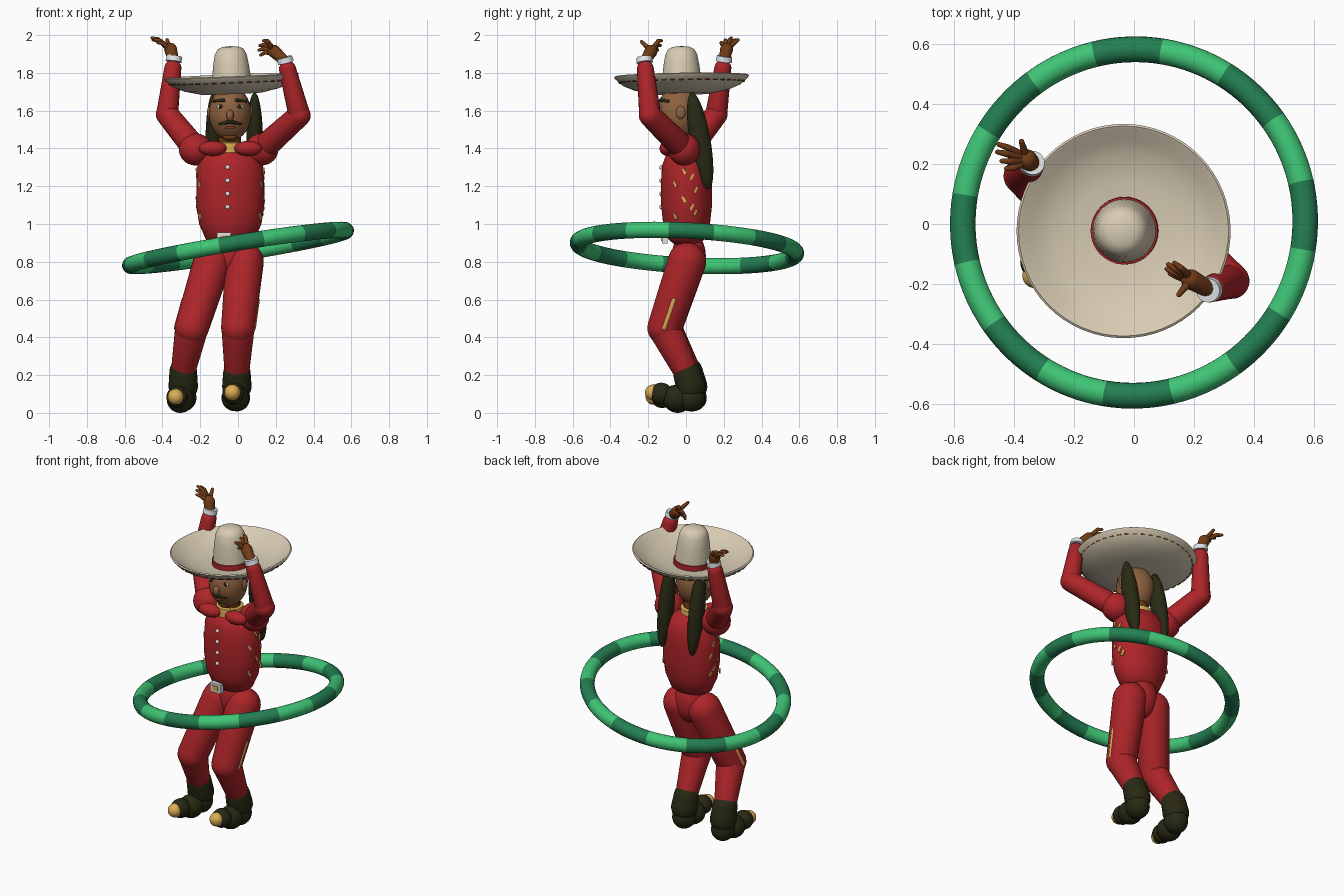
import bpy, bmesh, math
from mathutils import Matrix, Vector

cube = bpy.data.objects.get("Cube")
if cube:
    bpy.data.objects.remove(cube, do_unlink=True)


def material(name, *rgb):
    m = bpy.data.materials.new(name)
    m.use_nodes = True
    m.diffuse_color = (*rgb, 1)
    m.node_tree.nodes["Principled BSDF"].inputs["Base Color"].default_value = (*rgb, 1)
    return m


RED = material("suit red", .42, .018, .022)
CREAM = material("straw cream", .68, .6, .45)
DARK = material("boot and hair black", .022, .022, .007)
GOLD = material("gold trim", .72, .42, .09)
WHITE = material("cuff white", .75, .78, .8)
BROWN = material("hand brown", .17, .045, .008)
SKIN = material("face tan", .27, .12, .05)
GREEN = material("light green", .05, .56, .18)
DEEP = material("dark green", .017, .21, .085)


def finish(name, bm, *mats):
    bmesh.ops.recalc_face_normals(bm, faces=bm.faces[:])
    me = bpy.data.meshes.new(name)
    bm.to_mesh(me)
    bm.free()
    for m in mats:
        me.materials.append(m)
    me.shade_smooth()
    me.set_sharp_from_angle(angle=math.radians(50))
    ob = bpy.data.objects.new(name, me)
    bpy.context.collection.objects.link(ob)
    return ob


def lathe(name, profile, mat, matrix=Matrix(), steps=32):
    # Profile of (radius, height) turned round z
    bm = bmesh.new()
    vs = [bm.verts.new((r, 0, z)) for r, z in profile]
    edges = [bm.edges.new(p) for p in zip(vs, vs[1:])]
    bmesh.ops.spin(bm, geom=vs + edges, axis=(0, 0, 1), cent=(0, 0, 0),
                   angle=math.tau, steps=steps, use_merge=True)
    bmesh.ops.remove_doubles(bm, verts=bm.verts[:], dist=1e-5)
    bm.transform(matrix)
    return finish(name, bm, mat)


def capsule(name, p, q, r1, r2, mat, steps=20):
    # Tapered rod with round ends
    p, q = Vector(p), Vector(q)
    d = q - p
    arc = [math.pi / 2 * i / 6 for i in range(7)]
    prof = [(r1 * math.sin(a), -r1 * math.cos(a)) for a in arc]
    prof += [(r2 * math.cos(a), d.length + r2 * math.sin(a)) for a in arc]
    turn = Vector((0, 0, 1)).rotation_difference(d).to_matrix().to_4x4()
    return lathe(name, prof, mat, Matrix.Translation(p) @ turn, steps)


def ball(name, loc, size, mat, tilt=0):
    bm = bmesh.new()
    bmesh.ops.create_uvsphere(bm, u_segments=28, v_segments=18, radius=1)
    bm.transform(Matrix.Translation(loc) @ Matrix.Rotation(tilt, 4, 'X') @ Matrix.Diagonal((*size, 1)))
    return finish(name, bm, mat)


def boxes(name, placements, size, mat):
    bm = bmesh.new()
    for m in placements:
        bmesh.ops.create_cube(bm, size=1, matrix=m @ Matrix.Diagonal((*size, 1)))
    return finish(name, bm, mat)


# Hoop with sixteen alternating bands
bm = bmesh.new()
N, M = 128, 20
rings = []
for i in range(N):
    a = math.tau * (i / N - 1 / 32)
    rings.append([bm.verts.new(((.578 + .043 * math.cos(t)) * math.cos(a),
                                (.578 + .043 * math.cos(t)) * math.sin(a), .043 * math.sin(t)))
                  for t in [math.tau * j / M for j in range(M)]])
for i in range(N):
    for j in range(M):
        a, b = rings[i], rings[(i + 1) % N]
        f = bm.faces.new((a[j], b[j], b[(j + 1) % M], a[(j + 1) % M]))
        f.material_index = i // 8 % 2
bm.transform(Matrix.Translation((0, .005, .873)) @ Matrix.Rotation(-.05, 4, 'X')
             @ Matrix.Rotation(-.16, 4, 'Y') @ Matrix.Rotation(.03, 4, 'Z'))
finish("hoop", bm, DEEP, GREEN)

# Hat
hat = (Matrix.Translation((-.031, -.022, 1.69)) @ Matrix.Rotation(.015, 4, 'X')
       @ Matrix.Rotation(-.04, 4, 'Y'))
lathe("hat_brim", [(0, 0), (.16, 0), (.25, .02), (.31, .045), (.35, .08), (.357, .092), (.35, .097),
                   (.34, .092), (.3, .06), (.24, .034), (.16, .014), (0, .012)], CREAM, hat, 64)
lathe("hat_crown", [(.108, .01), (.103, .08), (.095, .15), (.085, .205), (.07, .235),
                    (.045, .248), (0, .252)], CREAM, hat, 40)
lathe("hat_band", [(.1, .01), (.113, .01), (.112, .045), (.1, .045)], RED, hat, 40)
boxes("brim_stitches", [hat @ Matrix.Rotation(math.tau * i / 44, 4, 'Z') @ Matrix.Translation((.331, 0, .062))
                        @ Matrix.Rotation(-.72, 4, 'Y') for i in range(44)], (.006, .026, .006), BROWN)

# Head and face
HX, HY, HZ = -.042, -.038, 1.585
ball("head", (HX, HY, HZ), (.112, .118, .145), SKIN)


def on_face(dx, z, out=0):
    k = 1 - (dx / .112) ** 2 - ((z - HZ) / .145) ** 2
    return (HX + dx, HY - .118 * math.sqrt(max(k, 0)) - out, z)


ball("nose", on_face(0, 1.575, .004), (.02, .022, .03), SKIN)
ball("chin_beard", on_face(0, 1.462, -.02), (.04, .03, .022), BROWN)
ball("lips", on_face(0, 1.51), (.028, .007, .008), BROWN)
for side, s in (("left", 1), ("right", -1)):
    capsule(side + "_eyebrow", on_face(s * .035, 1.655), on_face(s * .085, 1.65), .01, .008, DARK, 10)
    ball(side + "_eye", on_face(s * .052, 1.622, -.002), (.019, .007, .01), WHITE)
    ball(side + "_pupil", on_face(s * .05, 1.622, .002), (.01, .006, .01), DARK)
    capsule(side + "_moustache", on_face(s * .008, 1.54, .003), on_face(s * .056, 1.53), .011, .006, DARK, 10)
    ball(side + "_ear", (HX + s * .108, HY + .01, 1.59), (.014, .025, .035), SKIN)
    # Hanging hair and collar bow
    ball(side + "_hair", (-.02 + s * .108, .075, 1.44), (.044, .055, .26), DARK, .17)
    ball(side + "_bow", (-.04 + s * .094, -.095, 1.4), (.074, .045, .04), RED)

# Torso
capsule("neck", (-.045, -.015, 1.38), (-.043, -.02, 1.5), .06, .06, BROWN)
TC = Vector((-.041, .003, 0))
lathe("torso", [(0, .88), (.08, .888), (.13, .92), (.165, 1), (.18, 1.1), (.18, 1.22), (.173, 1.31),
                (.14, 1.375), (.07, 1.405), (0, 1.41)], RED,
      Matrix.Translation(TC) @ Matrix.Diagonal((1, .75, 1, 1)), 48)
lathe("collar", [(.06, 1.37), (.083, 1.375), (.08, 1.43), (.06, 1.435)], GOLD,
      Matrix.Translation((-.048, -.015, 0)))
ball("pelvis", (-.045, .015, .83), (.1, .09, .13), RED)
for i in range(4):
    ball(f"button_{i + 1}", (-.055, -.132, 1.09 + .07 * i), (.012, .009, .012), WHITE)
boxes("belt_buckle", [Matrix.Translation((-.073, -.113, .925))], (.074, .03, .058), WHITE)
boxes("buckle_center", [Matrix.Translation((-.073, -.128, .925))], (.04, .008, .03), GOLD)

# Embroidery plates down both flanks
plates = []
for i, z in enumerate((1.04, 1.09, 1.13, 1.18, 1.21, 1.25, 1.28, 1.06)):
    for flip in (0, math.pi):
        a = (-.45, .2, -.1, .35)[i % 4] * (-1 if flip else 1) + flip
        turn = math.atan2(math.sin(a) / .135, math.cos(a) / .18)
        plates.append(Matrix.Translation(TC + Vector((.178 * math.cos(a), .134 * math.sin(a), z)))
                      @ Matrix.Rotation(turn, 4, 'Z') @ Matrix.Rotation(.5 * (-1) ** i, 4, 'X'))
boxes("embroidery", plates, (.009, .014, .034), GOLD)

# Arms: shoulder, elbow, wrist, palm, then fingertips
arms = {
    "left": ((.125, -.01, 1.395), (.325, -.19, 1.575), (.262, -.215, 1.82), (.19, -.185, 1.915),
             ((.135, -.13, 1.97), (.115, -.135, 1.945), (.11, -.15, 1.92), (.12, -.165, 1.895)),
             (.15, -.235, 1.965)),
    "right": ((-.225, .015, 1.395), (-.375, .16, 1.58), (-.345, .195, 1.825), (-.357, .215, 1.925),
              ((-.45, .265, 1.975), (-.455, .24, 1.985), (-.44, .21, 1.975), (-.425, .185, 1.96)),
              (-.375, .275, 1.975)),
}
for side, (sh, el, wr, palm, tips, thumb) in arms.items():
    ball(side + "_shoulder", sh, (.088, .085, .085), RED)
    capsule(side + "_upper_arm", sh, el, .068, .06, RED)
    capsule(side + "_forearm", el, wr, .058, .045, RED)
    w, p = Vector(wr), Vector(palm)
    up = (w - Vector(el)).normalized()
    turn = Vector((0, 0, 1)).rotation_difference(up).to_matrix().to_4x4()
    lathe(side + "_cuff", [(0, 0), (.043, 0), (.04, .03), (0, .03)], WHITE,
          Matrix.Translation(w + up * .035) @ turn)
    capsule(side + "_wrist", w + up * .04, p, .028, .034, BROWN)
    mid = sum((Vector(t) for t in tips), Vector()) / 4
    for i, t in enumerate(tips):
        root = p + (mid - p) * .25 + (Vector(t) - mid) * .6
        bend = root.lerp(Vector(t), .55) + Vector((0, 0, .012))
        capsule(f"{side}_finger_{i + 1}_base", p.lerp(root, .4), bend, .015, .011, BROWN, 10)
        capsule(f"{side}_finger_{i + 1}_tip", bend, t, .011, .008, BROWN, 10)
    capsule(side + "_thumb", p, thumb, .016, .009, BROWN, 10)

# Legs and boots: hip, knee, ankle, toe
legs = {
    "left": (1, (.035, .005, .8), (0, -.115, .45), (-.006, .005, .21), (-.03, -.175, .108)),
    "right": (-1, (-.135, .005, .8), (-.245, -.11, .45), (-.29, .015, .22), (-.33, -.172, .085)),
}
for side, (s, hip, knee, ankle, toe) in legs.items():
    h, k, a, t = map(Vector, (hip, knee, ankle, toe))
    capsule(side + "_thigh", h, k, .102, .09, RED, 28)
    capsule(side + "_shin", k, a, .088, .065, RED, 28)
    out = Vector((s, 0, 0))
    capsule(side + "_stripe", h.lerp(k, .58) + out * .087, h.lerp(k, 1) + out * .081,
            .014, .014, GOLD, 12)
    heel = Vector((a.x, a.y + .02, .08))
    capsule(side + "_boot_shaft", a, heel + Vector((0, 0, .06)), .073, .078, DARK, 24)
    ball(side + "_boot_heel", heel, (.07, .075, .072), DARK)
    ball(side + "_boot_middle", heel.lerp(t, .38) - Vector((0, 0, .012)), (.072, .075, .07), DARK)
    ball(side + "_boot_toe", heel.lerp(t, .78), (.058, .06, .058), DARK)
    ball(side + "_toe_cap", t, (.042, .042, .042), GOLD)
